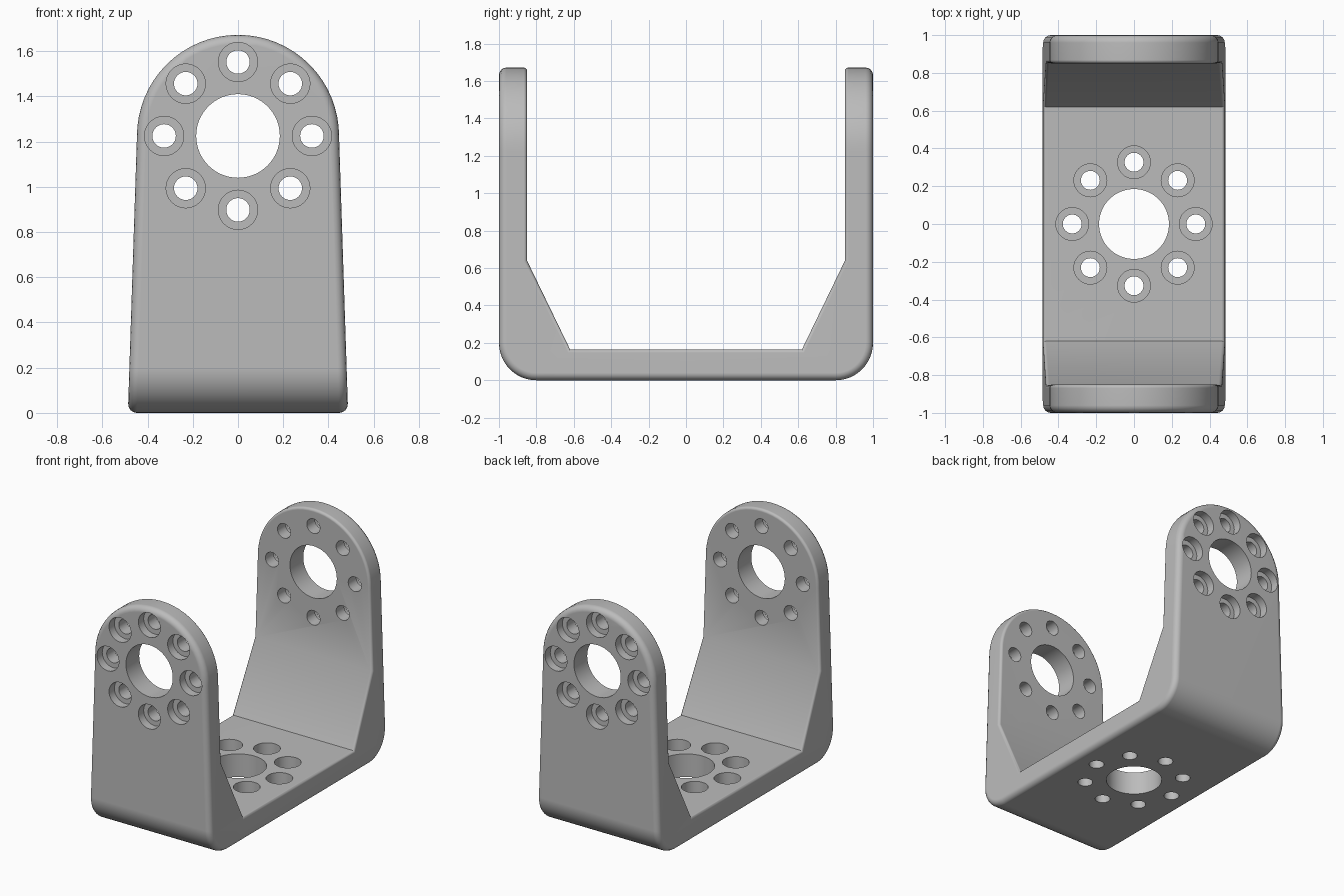
import bpy, bmesh, math
from mathutils import Vector, Matrix

default = bpy.data.objects.get("Cube")
if default:
    bpy.data.objects.remove(default, do_unlink=True)

# Main sizes
PIVOT_Z = 1.225      # centre of the arm bearing hole
ARM_R = 0.447        # round head of each arm
BASE_HALF = 0.487    # half width at the foot
FLOOR = 0.165        # base thickness
ARM_IN = 0.85        # inner face of each arm
RING_R = 0.327       # bolt circle

grey = bpy.data.materials.new("satin grey")
grey.use_nodes = True
colour = (0.5, 0.5, 0.5, 1)
grey.diffuse_color = colour
grey.node_tree.nodes["Principled BSDF"].inputs["Base Color"].default_value = colour


def add_object(name, bm):
    bmesh.ops.recalc_face_normals(bm, faces=bm.faces)
    mesh = bpy.data.meshes.new(name)
    bm.to_mesh(mesh)
    bm.free()
    mesh.materials.append(grey)
    obj = bpy.data.objects.new(name, mesh)
    bpy.context.collection.objects.link(obj)
    return obj


def prism(name, points, offset):
    """Extrude a closed outline by offset, centred on its plane."""
    bm = bmesh.new()
    offset = Vector(offset)
    face = bm.faces.new([bm.verts.new(Vector(p) - offset / 2) for p in points])
    new = bmesh.ops.extrude_face_region(bm, geom=[face])["geom"]
    verts = [v for v in new if isinstance(v, bmesh.types.BMVert)]
    bmesh.ops.translate(bm, verts=verts, vec=offset)
    return add_object(name, bm)


def arc(cx, cz, r, start, end, steps):
    angles = [math.radians(start + (end - start) * i / steps) for i in range(steps + 1)]
    return [(cx + r * math.cos(a), cz + r * math.sin(a)) for a in angles]


def cylinder(bm, centre, radius, depth, axis, sides):
    turn = Matrix.Rotation(math.pi / 2, 4, 'X') if axis == 'Y' else Matrix()
    bmesh.ops.create_cone(bm, cap_ends=True, segments=sides, radius1=radius,
                          radius2=radius, depth=depth,
                          matrix=Matrix.Translation(centre) @ turn)


def ring(bm, centre, radius, depth, axis):
    """Eight cylinders around the bolt circle."""
    for i in range(8):
        a = i * math.pi / 4
        u, v = RING_R * math.cos(a), RING_R * math.sin(a)
        shift = Vector((u, 0, v)) if axis == 'Y' else Vector((u, v, 0))
        cylinder(bm, Vector(centre) + shift, radius, depth, axis, 32)


def apply_boolean(target, cutter, operation):
    mod = target.modifiers.new("cut", 'BOOLEAN')
    mod.operation, mod.object, mod.solver = operation, cutter, 'EXACT'
    bpy.context.view_layer.objects.active = target
    bpy.ops.object.modifier_apply(modifier=mod.name)
    bpy.data.objects.remove(cutter, do_unlink=True)


# U-shaped bracket with gussets at the inner corners
half = [(0.62, FLOOR), (ARM_IN, 0.64), (ARM_IN, 1.9), (1, 1.9)]
half += arc(0.8, 0.2, 0.2, 0, -90, 12)
outline = half + [(-y, z) for y, z in reversed(half)]
bracket = prism("bracket", [(0, y, z) for y, z in outline], (1.2, 0, 0))

# Tapered round-headed front outline trims the bracket
front = [(-BASE_HALF, -0.0), (BASE_HALF, -0.0)] + arc(0, PIVOT_Z, ARM_R, 0, 180, 32)
trim = prism("outline_trim", [(x, 0, z) for x, z in front], (0, 3, 0))
apply_boolean(bracket, trim, 'INTERSECT')

# Round the rim: wide on the outer edges, narrow on the inner ones
bm = bmesh.new()
bm.from_mesh(bracket.data)
bmesh.ops.remove_doubles(bm, verts=bm.verts, dist=0.0005)
weight = bm.edges.layers.float.new("bevel_weight_edge")
for e in bm.edges:
    if len(e.link_faces) != 2 or e.calc_face_angle(0) < math.radians(40):
        continue
    mid = (e.verts[0].co + e.verts[1].co) / 2
    along_x = abs(e.verts[0].co.x - e.verts[1].co.x) > 0.5
    if along_x:
        continue
    outer = abs(mid.y) > 0.95 or mid.z < 0.12
    e[weight] = 1.0 if outer else 0.45
bm.to_mesh(bracket.data)
bm.free()
bevel = bracket.modifiers.new("rim_round", 'BEVEL')
bevel.limit_method, bevel.width, bevel.segments = 'WEIGHT', 0.04, 4
bevel.use_clamp_overlap = False
bpy.context.view_layer.objects.active = bracket
bpy.ops.object.modifier_apply(modifier=bevel.name)

# Bearing holes and bolt holes through both arms and the base
bm = bmesh.new()
pivot = Vector((0, 0, PIVOT_Z))
cylinder(bm, pivot, 0.185, 3, 'Y', 64)
ring(bm, pivot, 0.052, 3, 'Y')
cylinder(bm, (0, 0, 0.1), 0.185, 0.6, 'Z', 64)
ring(bm, (0, 0, 0.1), 0.05, 0.6, 'Z')
apply_boolean(bracket, add_object("hole_cutter", bm), 'DIFFERENCE')

# Counterbores: outside of the arms, top of the base
bm = bmesh.new()
for side in (-1, 1):
    ring(bm, pivot + Vector((0, side * 1.04, 0)), 0.087, 0.2, 'Y')
ring(bm, (0, 0, 0.16), 0.087, 0.2, 'Z')
apply_boolean(bracket, add_object("counterbore_cutter", bm), 'DIFFERENCE')

# Smooth shading with crisp hole rims and flat large faces
bpy.ops.object.select_all(action='DESELECT')
bracket.select_set(True)
bpy.context.view_layer.objects.active = bracket
bpy.ops.object.shade_smooth_by_angle(angle=math.radians(35))
normals = bracket.modifiers.new("flat_faces", 'WEIGHTED_NORMAL')
normals.keep_sharp = True
